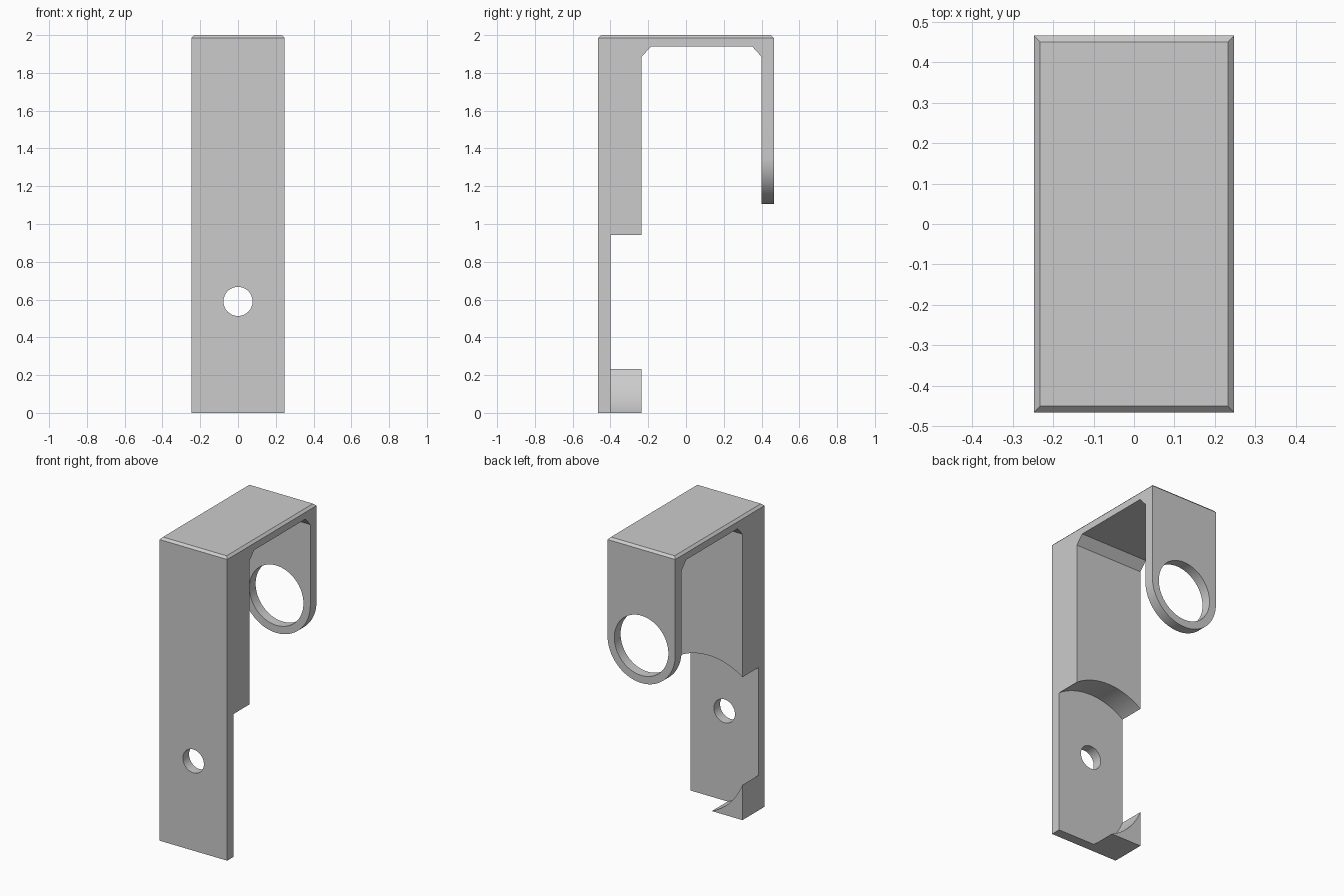
import bpy
import bmesh
from math import sin, cos, pi, radians

cube = bpy.data.objects.get("Cube")
if cube:
    bpy.data.objects.remove(cube, do_unlink=True)

W, D, H = 0.247, 0.465, 2.0     # half width, half depth, height
FLOOR = -0.40                   # pocket floor / back of thin front plate
HOLE_Z, RING_Z = 0.59, 1.352
POCKET_R = 0.43


def prism(name, outline, axis, start, end):
    """Extrude an outline along x (outline is y,z) or along y (outline is x,z)."""
    bm = bmesh.new()
    place = (lambda a, b: (start, a, b)) if axis == "x" else (lambda a, b: (a, start, b))
    face = bm.faces.new([bm.verts.new(place(a, b)) for a, b in outline])
    moved = bmesh.ops.extrude_face_region(bm, geom=[face])["geom"]
    step = (end - start, 0, 0) if axis == "x" else (0, end - start, 0)
    bmesh.ops.translate(bm, vec=step, verts=[v for v in moved if isinstance(v, bmesh.types.BMVert)])
    bmesh.ops.recalc_face_normals(bm, faces=bm.faces)
    mesh = bpy.data.meshes.new(name)
    bm.to_mesh(mesh)
    bm.free()
    ob = bpy.data.objects.new(name, mesh)
    bpy.context.collection.objects.link(ob)
    return ob


def circle(x, z, r, n=96):
    return [(x + r * cos(2 * pi * i / n), z + r * sin(2 * pi * i / n)) for i in range(n)]


def cut(target, cutter):
    mod = target.modifiers.new("cut", "BOOLEAN")
    mod.operation = "DIFFERENCE"
    mod.solver = "EXACT"
    mod.object = cutter
    cutter.hide_render = True
    bpy.ops.object.select_all(action="DESELECT")
    bpy.context.view_layer.objects.active = target
    target.select_set(True)
    bpy.ops.object.modifier_apply(modifier=mod.name)
    bpy.data.objects.remove(cutter, do_unlink=True)


# Hook-shaped side profile with chamfered inner corners
profile = [(-D, 0), (-0.235, 0), (-0.235, 1.885), (-0.185, 1.94), (0.35, 1.94),
           (0.40, 1.885), (0.40, 1.1), (D, 1.1), (D, H), (-D, H)]
bracket = prism("hook_bracket", profile, "x", -W, W)

# Small chamfer around the top
bm = bmesh.new()
bm.from_mesh(bracket.data)
rim = [e for e in bm.edges if all(v.co.z > H - 0.001 for v in e.verts)]
bmesh.ops.bevel(bm, geom=rim, offset=0.015, segments=1, affect="EDGES")
bm.to_mesh(bracket.data)
bm.free()

# Rounded end of the rear tab
arc = [(W * cos(pi + pi * i / 48), RING_Z + W * sin(pi + pi * i / 48)) for i in range(49)]
corners = arc + [(0.3, RING_Z), (0.3, 1.0), (-0.3, 1.0), (-0.3, RING_Z)]
cut(bracket, prism("tab_end_cutter", corners, "y", 0.3, 0.6))

# Ring hole, round pocket, its offset lower opening, and screw hole
cut(bracket, prism("ring_cutter", circle(0, RING_Z, 0.197), "y", 0.3, 0.6))
cut(bracket, prism("pocket_cutter", circle(0, HOLE_Z, POCKET_R), "y", FLOOR, 0))
cut(bracket, prism("opening_cutter", circle(0.152, 0.392, POCKET_R), "y", FLOOR, 0))
cut(bracket, prism("screw_cutter", circle(0, HOLE_Z, 0.077, 64), "y", -0.6, 0))

# Plain grey finish
grey = bpy.data.materials.new("plain_grey")
grey.use_nodes = True
colour = (0.6, 0.6, 0.6, 1)
grey.diffuse_color = colour
grey.node_tree.nodes["Principled BSDF"].inputs["Base Color"].default_value = colour
bracket.data.materials.clear()
bracket.data.materials.append(grey)

bpy.ops.object.select_all(action="DESELECT")
bracket.select_set(True)
bpy.context.view_layer.objects.active = bracket
bpy.ops.object.shade_smooth_by_angle(angle=radians(25))
